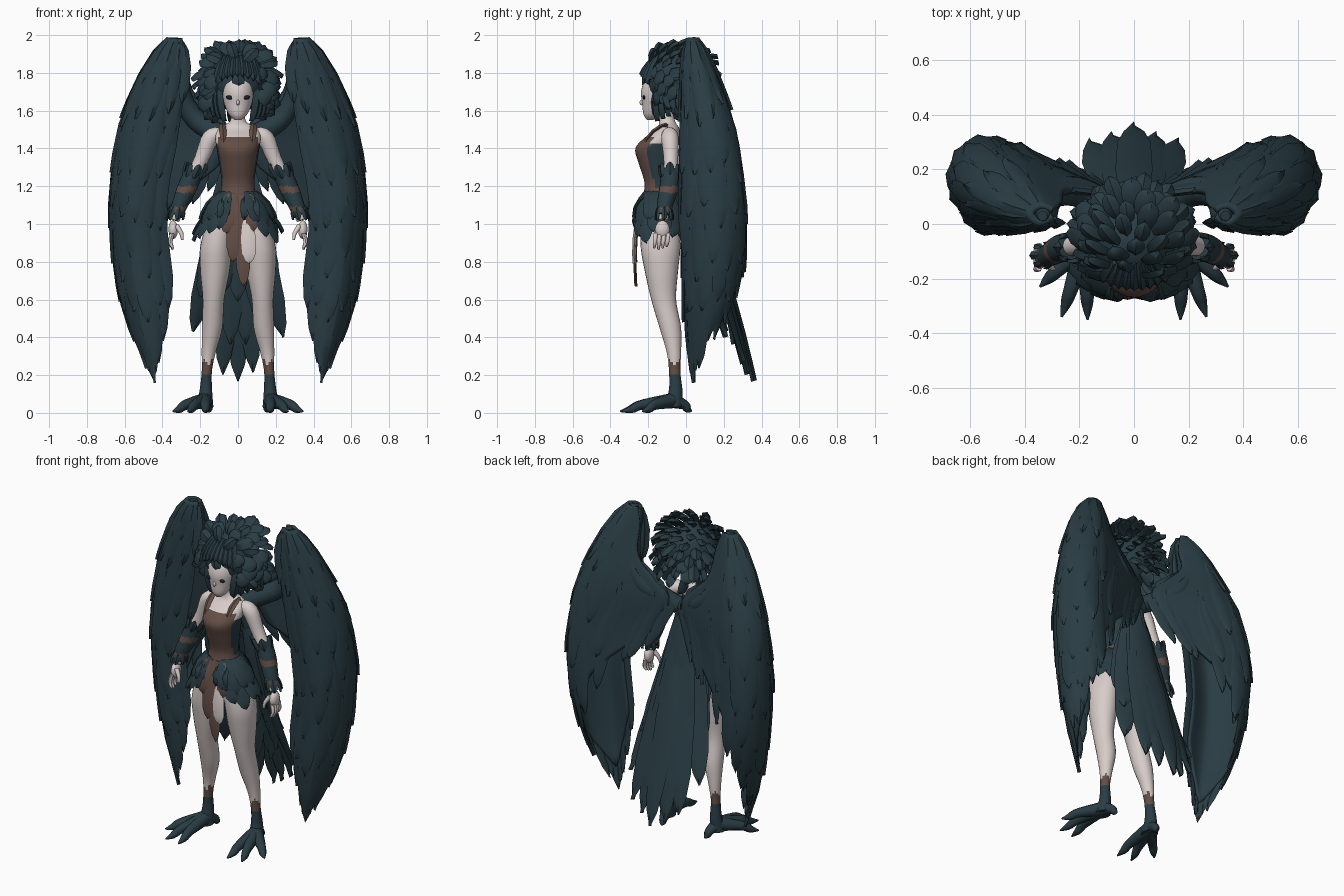
import bpy, bmesh, math, random
from mathutils import Vector

random.seed(4)
if "Cube" in bpy.data.objects:
    bpy.data.objects.remove(bpy.data.objects["Cube"], do_unlink=True)

X, Y, Z = Vector((1, 0, 0)), Vector((0, 1, 0)), Vector((0, 0, 1))
DARK, SKIN, BROWN, EYE = range(4)
materials, parts = [], []


def material(name, rgb):
    m = bpy.data.materials.new(name)
    m.use_nodes = True
    m.diffuse_color = (*rgb, 1)
    m.node_tree.nodes["Principled BSDF"].inputs["Base Color"].default_value = (*rgb, 1)
    materials.append(m)


material("dark_teal_feather", (.022, .046, .057))
material("pale_skin", (.68, .61, .59))
material("brown_leather", (.125, .075, .06))
material("eye_black", (.012, .015, .022))


def finish(bm, name, rule, mirror=False):
    """Turn a bmesh into an object; rule is a material index or f(centre, normal)."""
    bmesh.ops.recalc_face_normals(bm, faces=bm.faces)
    bm.normal_update()
    for f in bm.faces:
        f.material_index = rule(f.calc_center_median(), f.normal) if callable(rule) else rule
    me = bpy.data.meshes.new(name)
    bm.to_mesh(me)
    bm.free()
    for m in materials:
        me.materials.append(m)
    ob = bpy.data.objects.new(name, me)
    bpy.context.collection.objects.link(ob)
    if mirror:
        ob.modifiers.new("Mirror", "MIRROR").use_mirror_merge = False
    parts.append(ob)
    return ob


def spline(pts, u):
    n = len(pts) - 1
    s = min(max(u, 0), 1) * n
    i = min(int(s), n - 1)
    f = s - i
    a, b, c, d = (Vector(pts[min(max(k, 0), n)]) for k in range(i - 1, i + 3))
    return b + (c - a) * (f / 2) + (a * 2 - b * 5 + c * 4 - d) * (f * f / 2) + (b * 3 - a - c * 3 + d) * (f ** 3 / 2)


def skin(bm, rings):
    rows = [[bm.verts.new(p) for p in r] for r in rings]
    n = len(rows[0])
    for r, q in zip(rows, rows[1:]):
        for i in range(n):
            bm.faces.new((r[i], r[(i + 1) % n], q[(i + 1) % n], q[i]))
    bm.faces.new(rows[0])
    bm.faces.new(rows[-1])


def loft(bm, keys, steps=30, n=32):
    """Stack of ellipses; each key is z, x, y, x radius, y radius."""
    rings = []
    for k in range(steps + 1):
        z, x, y, rx, ry = spline(keys, k / steps)
        rings.append([(x + rx * math.cos(math.tau * i / n), y + ry * math.sin(math.tau * i / n), z)
                      for i in range(n)])
    skin(bm, rings)


def tube(bm, keys, steps=12, n=12):
    """Round tube; each key is x, y, z, radius."""
    span = (Vector(keys[-1]) - Vector(keys[0])).xyz
    ref = Z if abs(span.z) < span.length / 2 else Y
    rings = []
    for k in range(steps + 1):
        u = k / steps
        p = spline(keys, u)
        d = (spline(keys, u + .02) - spline(keys, u - .02)).xyz
        s = d.cross(ref).normalized()
        t = s.cross(d).normalized()
        rings.append([p.xyz + (s * math.cos(math.tau * i / n) + t * math.sin(math.tau * i / n)) * p.w
                      for i in range(n)])
    skin(bm, rings)


# width of a feather along its length
OUTLINE = [(0, .35), (.2, .75), (.5, 1), (.8, .9), (.93, .55), (1, .06)]


def ribbon(bm, frame, width, thick=.011):
    rings = []
    for t, w in OUTLINE:
        c, side, up = frame(t)
        rings.append([c - side * width * w, c + up * thick, c + side * width * w, c - up * thick])
    skin(bm, rings)


def feather(bm, base, tip, width, normal, bend=0, thick=.011):
    base, tip = Vector(base), Vector(tip)
    side = (tip - base).cross(normal).normalized()
    up = side.cross(tip - base).normalized()
    ribbon(bm, lambda t: (base.lerp(tip, t) + up * bend * 4 * t * (1 - t), side, up), width, thick)


def blob(bm, centre, size, level=3):
    new = bmesh.ops.create_icosphere(bm, subdivisions=level, radius=1)["verts"]
    for v in new:
        v.co = Vector(centre) + Vector(a * b for a, b in zip(v.co, size))


# torso with fitted bodice
bm = bmesh.new()
loft(bm, [(.9, 0, -.14, .06, .07), (.97, 0, -.14, .125, .1), (1.06, 0, -.145, .13, .105),
          (1.15, 0, -.14, .098, .088), (1.22, 0, -.14, .087, .08), (1.32, 0, -.15, .1, .1),
          (1.4, 0, -.155, .113, .113), (1.46, 0, -.125, .12, .09), (1.505, 0, -.095, .105, .06),
          (1.545, 0, -.1, .042, .042), (1.62, 0, -.11, .036, .036)], 50, 40)


def torso_colour(c, n):
    if c.z < 1.03 or c.z > 1.465 or (c.z > 1.42 and abs(c.x) > .105):
        return SKIN
    if 1.16 < c.z < 1.195 or n.y < -.4:
        return BROWN
    return DARK


finish(bm, "torso", torso_colour)

bm = bmesh.new()
feather(bm, (.075, -.22, 1.42), (.085, -.1, 1.53), .02, (0, -.7, .7), .022, .009)
feather(bm, (.085, -.12, 1.525), (.07, -.03, 1.42), .02, (0, .7, .7), .015, .009)
finish(bm, "shoulder_strap", BROWN, True)

# head, nose and eyes
bm = bmesh.new()
loft(bm, [(1.55, 0, -.19, .015, .015), (1.58, 0, -.175, .048, .05), (1.64, 0, -.15, .074, .082),
          (1.7, 0, -.14, .086, .098), (1.76, 0, -.125, .083, .092), (1.81, 0, -.1, .055, .06)], 24)
blob(bm, (0, -.234, 1.643), (.009, .012, .015), 2)
finish(bm, "head", SKIN)
bm = bmesh.new()
blob(bm, (.041, -.223, 1.67), (.024, .007, .011), 2)
finish(bm, "eye", EYE, True)

# feathered mane
bm = bmesh.new()
mid, size = Vector((0, -.06, 1.755)), Vector((.155, .155, .165))
blob(bm, mid, size)
count = 110
for i in range(count):
    h = 1 - 2 * (i + .5) / count
    a = i * 2.39996
    r = math.sqrt(1 - h * h)
    n = Vector((r * math.cos(a), r * math.sin(a), h))
    p = mid + Vector(s * q for s, q in zip(n, size)) * .95
    if n.y < -.3 and abs(p.x) < .1 and p.z < 1.79 or h < -.8:
        continue
    d = (n * .42 + Vector((n.x * .35, .35, -.4 if h < .5 else -.1))).normalized()
    feather(bm, p, p + d * random.uniform(.08, .125), random.uniform(.028, .042), n, .014, .014)
# fringe and side locks framing the face
for k in range(9):
    x = (k - 4) * .026
    feather(bm, (x * .7, -.14, 1.89), (x * 1.1, -.238 + 3 * x * x, 1.785 - 4 * x * x), .024, (x * 3, -1, .5), .014, .014)
for s in (-1, 1):
    for k in range(5):
        feather(bm, (s * (.095 + .012 * k), -.15 + .03 * k, 1.74),
                (s * (.07 + .027 * k), -.15 + .03 * k, 1.545 + .012 * k), .03, (s, -1, 0), .02, .018)
finish(bm, "mane", DARK)

# arms and hands
bm = bmesh.new()
tube(bm, [(.09, -.09, 1.475, .035), (.145, -.085, 1.455, .046), (.195, -.08, 1.34, .038), (.25, -.085, 1.23, .036),
          (.3, -.11, 1.12, .033), (.335, -.12, 1.02, .025)], 20, 16)
blob(bm, (.343, -.125, .97), (.026, .04, .05), 2)
for k in range(4):
    y = -.16 + .022 * k
    tube(bm, [(.348, y, .95, .012), (.358, y - .005, .905, .011), (.345, y - .008, .865 + .008 * abs(k - 1), .006)], 6, 8)
tube(bm, [(.325, -.145, .99, .014), (.3, -.16, .95, .011), (.295, -.165, .915, .006)], 6, 8)
finish(bm, "arm", SKIN, True)

# forearm bracers with leather bands
bm = bmesh.new()
tube(bm, [(.232, -.08, 1.28, .05), (.27, -.09, 1.19, .051), (.305, -.11, 1.11, .043), (.33, -.12, 1.045, .037)], 24, 20)
finish(bm, "bracer", lambda c, n: BROWN if 1.165 < c.z < 1.2 or 1.065 < c.z < 1.09 else DARK, True)
bm = bmesh.new()
for k in range(7):
    a = math.tau * k / 7
    out = Vector((math.cos(a), math.sin(a), 0))
    top, low = Vector((.245, -.085, 1.24)), Vector((.318, -.115, 1.09))
    feather(bm, top + out * .04, top + out * .054 + Z * random.uniform(.05, .09) - X * .03, .022, out, .005)
    feather(bm, low + out * .033, low + out * .045 + Vector((.015, 0, -.07)), .016, out, .005, .007)
finish(bm, "bracer_feathers", DARK, True)

# legs and clawed feet
bm = bmesh.new()
loft(bm, [(1.03, .085, -.14, .075, .1), (.88, .115, -.135, .085, .105), (.75, .122, -.13, .078, .088),
          (.6, .13, -.118, .057, .066), (.45, .137, -.083, .054, .057), (.32, .155, -.064, .037, .038),
          (.22, .165, -.06, .027, .03), (.12, .17, -.055, .033, .036), (.03, .175, -.07, .045, .05)], 48, 24)
finish(bm, "leg", lambda c, n: DARK if c.z < .21 else BROWN if c.z < .265 + .015 * math.sin(c.x * 150) else SKIN, True)
bm = bmesh.new()
for x, y in ((.17, -.35), (.265, -.34), (.345, -.23), (.15, .03)):
    tip, heel = Vector((x, y, .008)), Vector((.175, -.07, .065))
    knuckle = heel.lerp(tip, .6) + Z * .012
    tube(bm, [(*heel, .042), (*knuckle, .027), (*heel.lerp(tip, .8), .021), (*tip, .004)], 10, 10)
finish(bm, "clawed_toes", DARK, True)

# feather skirt
bm = bmesh.new()
for layer in range(2):
    for k in range(18):
        a = math.tau * (k + layer / 2) / 18
        out = Vector((math.cos(a), math.sin(a), 0))
        if out.y < 0 and abs(out.x) < .45:
            continue
        base = Vector((out.x * .09, -.14 + out.y * .085, 1.17 - .05 * layer))
        tip = Vector((out.x * (.2 + .04 * layer), -.14 + out.y * .145, 1.0 - .06 * layer + random.uniform(-.04, .03)))
        feather(bm, base, tip, .045, out, .02)
finish(bm, "skirt_feathers", DARK)

# ragged loincloth with a pale torn panel
bm = bmesh.new()
for x, tx, tz, w in ((-.05, -.06, .95, .04), (-.02, -.025, .8, .04), (.02, .03, .67, .04), (.06, .08, .96, .035)):
    feather(bm, (x, -.225, 1.16), (tx, -.265, tz), w, -Y, .02, .008)
finish(bm, "loincloth", BROWN)
bm = bmesh.new()
feather(bm, (.05, -.25, 1.05), (.06, -.272, .79), .04, -Y, .012, .01)
finish(bm, "pale_panel", SKIN)
bm = bmesh.new()
for x in (-.085, -.055, .03, .09):
    feather(bm, (x, -.222, 1.14), (x * 1.15, -.262, 1.02), .02, -Y, .028, .008)
finish(bm, "hip_feathers", DARK)

# tail fan
bm = bmesh.new()
for layer, spread in ((0, 7), (1, 6), (2, 5)):
    for k in range(spread):
        s = 2 * k / (spread - 1) - 1
        lift = layer * .2
        tip = Vector((s * (.24 - .04 * layer), .34 - .13 * s * s - .08 * layer + .02 * (k % 2),
                      .15 + .24 * s * s + lift + random.uniform(0, .05)))
        feather(bm, (s * .03, .0 + .015 * layer, 1.4), tip, .068, (s * .4, 1, .3), .02 - .05 * s * s, .016)
finish(bm, "tail_fan", DARK)

# wing sections: z, front inner x, outer x, front y, back y, rear inner x, rear inner y
WING = [(1.98, .30, .37, .01, .06, .30, .05), (1.88, .28, .46, -.01, .12, .27, .07), (1.7, .29, .55, -.01, .19, .24, .12),
        (1.5, .33, .62, -.01, .25, .05, .1), (1.3, .39, .65, -.01, .28, .11, .13), (1.1, .42, .665, -.01, .3, .19, .19),
        (.9, .41, .655, 0, .3, .26, .23), (.7, .38, .63, .005, .28, .33, .23), (.5, .37, .58, .01, .23, .38, .19),
        (.3, .39, .5, .03, .16, .41, .13), (.14, .41, .44, .05, .08, .42, .07)]


def wing_point(a, v):
    z, xf, xo, yf, yb, xr, yr = spline(WING, v)
    w = xo - xf
    return spline([(xf, yf + .02, z), (xf + w * .6, yf, z), (xo, yf + (yb - yf) * .55, z),
                   (xf + w * .55, yb, z), (xr, yr, z)], a)


def wing_frame(a, v, lift):
    side = wing_point(min(a + .02, 1), v) - wing_point(max(a - .02, 0), v)
    down = wing_point(a, min(v + .02, 1)) - wing_point(a, v - .02)
    up = down.cross(side).normalized()
    return wing_point(a, v) + up * lift, side.normalized(), up


def wing_end(a):
    return spline([(.82, 0), (1, 0), (.9, 0), (.74, 0), (.5, 0)], a)[0]


# wing web
bm = bmesh.new()
cols, rows = 24, 30
grid = [[bm.verts.new(wing_point(i / cols, (wing_end(i / cols) - .1) * j / rows)) for i in range(cols + 1)]
        for j in range(rows + 1)]
for j in range(rows):
    for i in range(cols):
        bm.faces.new((grid[j][i], grid[j][i + 1], grid[j + 1][i + 1], grid[j + 1][i]))
web = finish(bm, "wing_web", DARK, True)
solid = web.modifiers.new("Solidify", "SOLIDIFY")
solid.thickness, solid.offset = .025, 0

# wing arm
bm = bmesh.new()
tube(bm, [(.02, .04, 1.43, .05), (.12, .08, 1.485, .055), (.22, .12, 1.55, .055), (.295, .11, 1.67, .052),
          (.325, .07, 1.83, .052), (.33, .04, 1.93, .05), (.335, .03, 1.985, .018)], 24, 16)
finish(bm, "wing_arm", DARK, True)

# layered wing feathers
bm = bmesh.new()


def wing_feather(a, start, end, width, lift):
    ribbon(bm, lambda t: wing_frame(a, start + (end - start) * t, .004 + lift * t), width, .011)


for k in range(15):
    a = k / 14
    end = wing_end(a) - random.uniform(0, .05)
    wing_feather(a, end * .45, end, .042, .006)
for j in range(5):
    start = .03 + j * .13
    for k in range(10):
        a = min((k + .5 * (j % 2)) / 9.5, 1)
        end = start + random.uniform(.2, .29)
        if end < wing_end(a) and not (a > .8 and start < .25):
            wing_feather(a, start, end, .03 + .012 * min(j, 1), .014)
finish(bm, "wing_feathers", DARK, True)

# shading
for ob in bpy.context.selected_objects:
    ob.select_set(False)
for ob in parts:
    ob.select_set(True)
bpy.context.view_layer.objects.active = parts[0]
bpy.ops.object.shade_smooth_by_angle(angle=math.radians(45))
